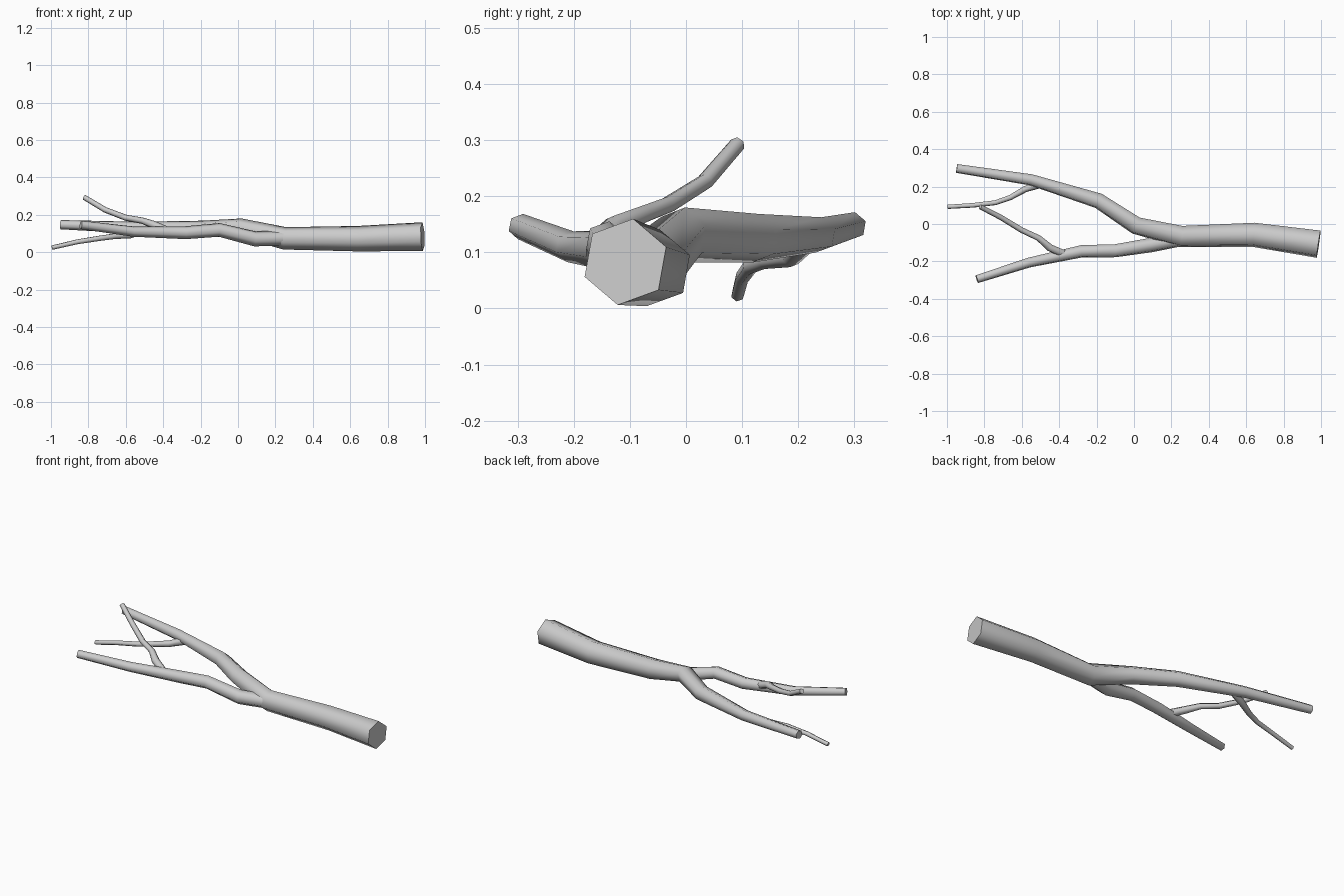
import bpy, bmesh, math
from mathutils import Vector

if "Cube" in bpy.data.objects:
    bpy.data.objects.remove(bpy.data.objects["Cube"])

SIDES = 6


def limb(name, path, phase=80):
    """Tapered six-sided tube through (x, y, z, radius) points, growing towards -x."""
    pts = [Vector(p[:3]) for p in path]
    bm = bmesh.new()
    rings = []
    for i, p in enumerate(pts):
        # ring plane follows the bisector of neighbouring segments
        before = (p - pts[i - 1]).normalized() if i else Vector()
        after = (pts[i + 1] - p).normalized() if i < len(pts) - 1 else Vector()
        t = (before + after).normalized()
        up = Vector((0, 0, 1))
        up = (up - t * up.dot(t)).normalized()
        side = up.cross(t) * -1
        if side.y < 0:
            side = -side
        ring = []
        for k in range(SIDES):
            a = math.radians(phase) + k * math.tau / SIDES
            ring.append(bm.verts.new(p + (side * math.cos(a) + up * math.sin(a)) * path[i][3]))
        rings.append(ring)
    for a, b in zip(rings, rings[1:]):
        for k in range(SIDES):
            n = (k + 1) % SIDES
            bm.faces.new((a[k], a[n], b[n], b[k]))
    bm.faces.new(rings[0])
    bm.faces.new(rings[-1])
    bmesh.ops.recalc_face_normals(bm, faces=bm.faces)
    mesh = bpy.data.meshes.new(name)
    bm.to_mesh(mesh)
    bm.free()
    ob = bpy.data.objects.new(name, mesh)
    bpy.context.collection.objects.link(ob)
    bpy.ops.object.select_all(action='DESELECT')
    ob.select_set(True)
    bpy.context.view_layer.objects.active = ob
    bpy.ops.object.shade_smooth_by_angle(angle=math.radians(65))
    return ob


# thick trunk continuing into the longer fork
limb("trunk_and_main_fork", [
    (0.987, -0.108, 0.083, 0.078), (0.64, -0.058, 0.072, 0.069),
    (0.25, -0.067, 0.074, 0.061), (0.01, -0.008, 0.131, 0.050),
    (-0.19, 0.124, 0.125, 0.044), (-0.55, 0.236, 0.131, 0.032),
    (-0.948, 0.297, 0.147, 0.025)])

# second fork, leaving the trunk on the front side
limb("side_fork", [
    (0.27, -0.078, 0.075, 0.040), (0.09, -0.113, 0.071, 0.041),
    (-0.10, -0.143, 0.119, 0.037), (-0.28, -0.146, 0.104, 0.035),
    (-0.56, -0.206, 0.110, 0.028), (-0.84, -0.295, 0.146, 0.023)])

# rising twig on the side fork
limb("upper_twig", [
    (-0.38, -0.158, 0.115, 0.022), (-0.45, -0.127, 0.146, 0.021),
    (-0.51, -0.075, 0.168, 0.017), (-0.60, -0.033, 0.184, 0.016),
    (-0.71, 0.034, 0.226, 0.015), (-0.822, 0.092, 0.293, 0.014)])

# drooping twig on the main fork
limb("lower_twig", [
    (-0.49, 0.215, 0.122, 0.022), (-0.58, 0.187, 0.091, 0.018),
    (-0.66, 0.142, 0.085, 0.015), (-0.74, 0.114, 0.074, 0.014),
    (-0.86, 0.100, 0.055, 0.013), (-0.995, 0.092, 0.024, 0.012)])
